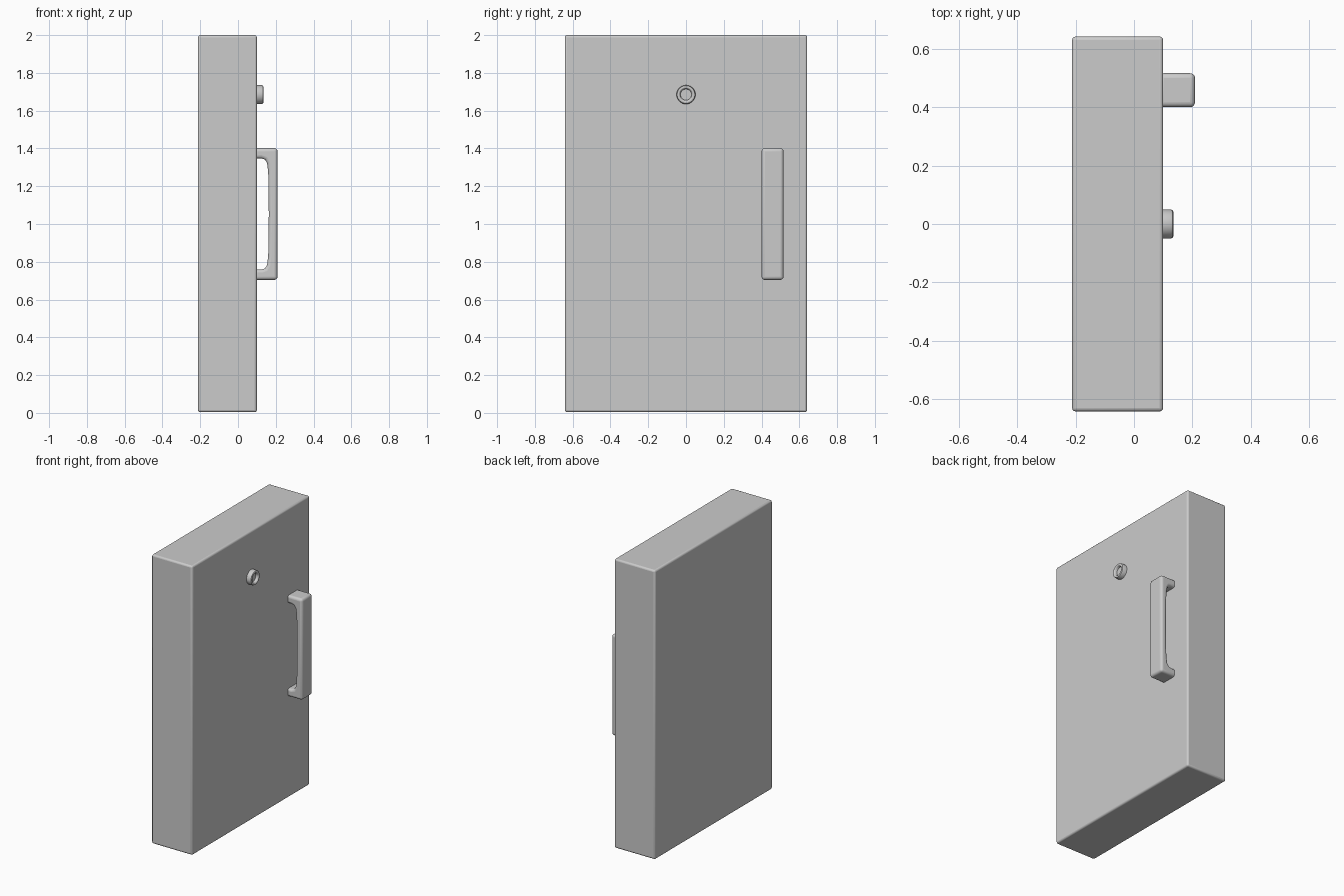
import bpy, bmesh, math
from mathutils import Matrix, Vector

if "Cube" in bpy.data.objects:
    bpy.data.objects.remove(bpy.data.objects["Cube"])


def finish(bm, name, bevel=0.0, segments=3):
    bmesh.ops.recalc_face_normals(bm, faces=bm.faces)
    mesh = bpy.data.meshes.new(name)
    bm.to_mesh(mesh)
    bm.free()
    obj = bpy.data.objects.new(name, mesh)
    bpy.context.collection.objects.link(obj)
    if bevel:
        mod = obj.modifiers.new("rounded_edges", "BEVEL")
        mod.width = bevel
        mod.segments = segments
        mod.limit_method = "ANGLE"
        mod.angle_limit = math.radians(50)
    bpy.ops.object.select_all(action="DESELECT")
    obj.select_set(True)
    bpy.context.view_layer.objects.active = obj
    bpy.ops.object.shade_smooth_by_angle(angle=math.radians(40))
    return obj


# Door slab
bm = bmesh.new()
bmesh.ops.create_cube(bm, size=1, matrix=Matrix.Translation((-0.056, 0, 1.002))
                      @ Matrix.Diagonal((0.312, 1.283, 1.996, 1)))
finish(bm, "door_slab", 0.012)

# Pull handle: C-shaped side profile (x, z offset from middle), mirrored and extruded along y
half = [(0.085, 0.349), (0.209, 0.349), (0.209, 0)]
inner = [(0.163, 0), (0.160, 0.22), (0.154, 0.27), (0.143, 0.288), (0.125, 0.294), (0.085, 0.294)]
outline = ([(x, z) for x, z in half[:2]]
           + [(x, -z) for x, z in reversed(half[:2])]
           + [(x, -z) for x, z in reversed(inner)]
           + inner[1:])
bm = bmesh.new()
face = bm.faces.new([bm.verts.new((x, 0.400, 1.053 + z)) for x, z in outline])
ext = bmesh.ops.extrude_face_region(bm, geom=[face])
bmesh.ops.translate(bm, vec=Vector((0, 0.116, 0)),
                    verts=[v for v in ext["geom"] if isinstance(v, bmesh.types.BMVert)])
finish(bm, "pull_handle", 0.017, 4)

# Peephole: lathed ring with a recessed lens
profile = [(0.05, 0.085), (0.05, 0.125), (0.047, 0.132), (0.041, 0.135),
           (0.036, 0.134), (0.031, 0.128), (0.029, 0.115), (0, 0.115)]
bm = bmesh.new()
verts = [bm.verts.new((x, r, 1.685)) for r, x in profile]
edges = [bm.edges.new(pair) for pair in zip(verts, verts[1:])]
bmesh.ops.spin(bm, geom=verts + edges, cent=(0, 0, 1.685), axis=(1, 0, 0),
               angle=math.tau, steps=32, use_duplicate=False)
bmesh.ops.remove_doubles(bm, verts=bm.verts, dist=0.0001)
finish(bm, "peephole")
